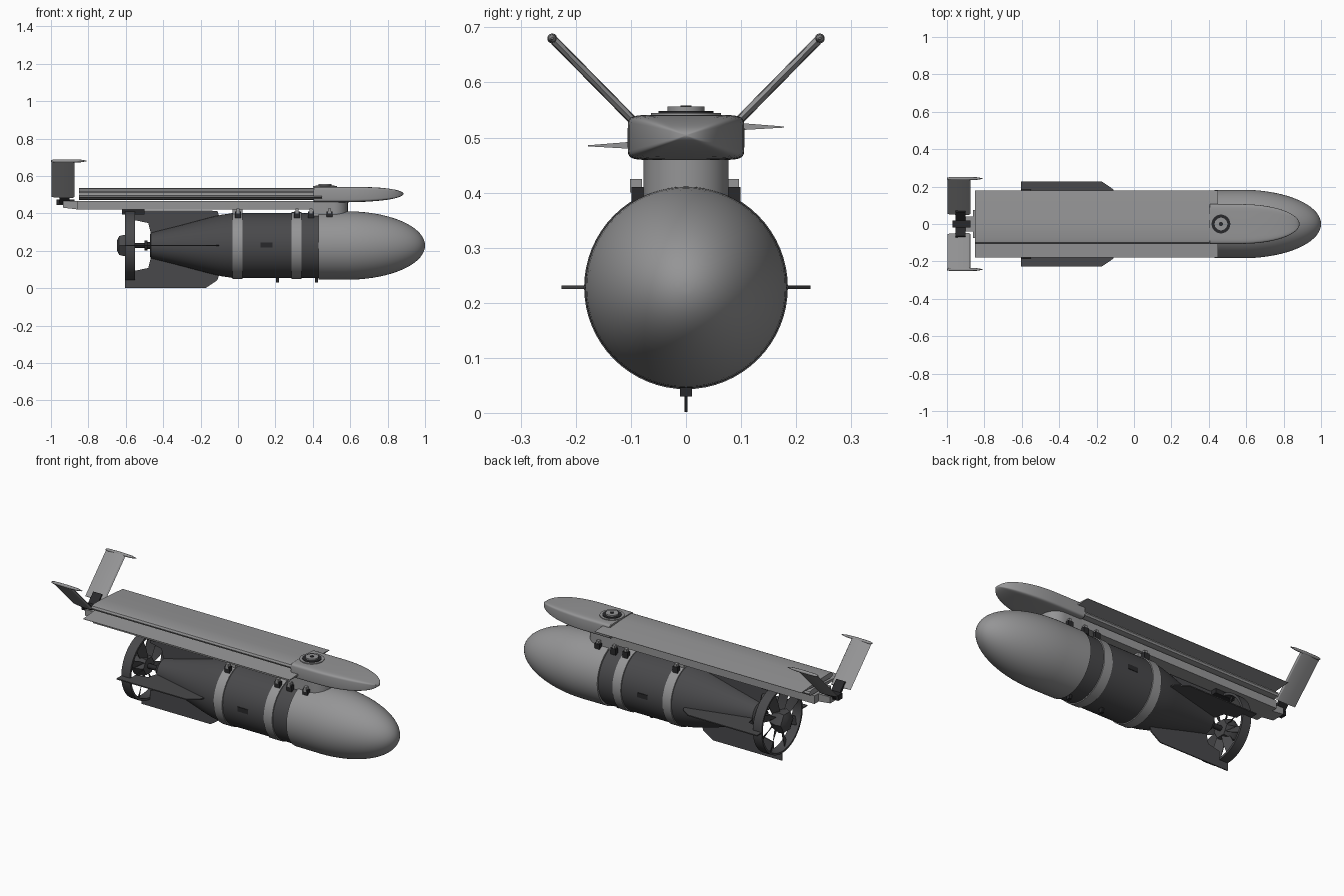
import bpy, bmesh
from math import sin, cos, pi, sqrt, radians, copysign
from mathutils import Vector, Matrix

if "Cube" in bpy.data.objects:
    bpy.data.objects.remove(bpy.data.objects["Cube"], do_unlink=True)


def material(name, *rgb):
    m = bpy.data.materials.new(name)
    m.use_nodes = True
    m.diffuse_color = (*rgb, 1)
    bsdf = next(n for n in m.node_tree.nodes if n.type == 'BSDF_PRINCIPLED')
    bsdf.inputs["Base Color"].default_value = (*rgb, 1)
    bsdf.inputs["Roughness"].default_value = 0.6
    return m


LIGHT = material("light grey", 0.30, 0.30, 0.305)
DARK = material("dark grey", 0.066, 0.066, 0.07)
BLACK = material("fitting black", 0.022, 0.022, 0.024)
AXIS_Z = 0.228
parts = []


def finish(name, bm, mats):
    bmesh.ops.recalc_face_normals(bm, faces=bm.faces)
    me = bpy.data.meshes.new(name)
    bm.to_mesh(me)
    bm.free()
    for m in mats:
        me.materials.append(m)
    ob = bpy.data.objects.new(name, me)
    bpy.context.collection.objects.link(ob)
    parts.append(ob)
    return ob


def loft(name, rings, mat, caps=True, loop=False):
    """Skin a series of closed rings; loop joins the last to the first."""
    bm = bmesh.new()
    rows = [[bm.verts.new(p) for p in ring] for ring in rings]
    pairs = list(zip(rows, rows[1:])) + ([(rows[-1], rows[0])] if loop else [])
    for a, b in pairs:
        for i in range(len(a)):
            j = (i + 1) % len(a)
            bm.faces.new((a[i], a[j], b[j], b[i]))
    if caps and not loop:
        bm.faces.new(rows[0])
        bm.faces.new(rows[-1])
    return finish(name, bm, mat if isinstance(mat, list) else [mat])


def lathe(name, profile, mat, n=64, loop=False):
    """Turn (x, radius) points around the long axis of the body."""
    rings = [[(x, r * cos(2 * pi * i / n), AXIS_Z + r * sin(2 * pi * i / n))
              for i in range(n)] for x, r in profile]
    return loft(name, rings, mat, loop=loop)


def prism(name, pts, vec, mat):
    vec = Vector(vec)
    return loft(name, [pts, [Vector(p) + vec for p in pts]], mat)


def box(name, lo, hi, mat):
    pts = [(lo[0], lo[1], lo[2]), (hi[0], lo[1], lo[2]),
           (hi[0], hi[1], lo[2]), (lo[0], hi[1], lo[2])]
    return prism(name, pts, (0, 0, hi[2] - lo[2]), mat)


def disc(name, x, r, z0, z1, mat, n=40):
    pts = [(x + r * cos(2 * pi * i / n), r * sin(2 * pi * i / n), z0) for i in range(n)]
    return prism(name, pts, (0, 0, z1 - z0), mat)


# Main body: tail cone, dark midsection with light bands, rounded nose
bands = [(-0.03, 0.025), (0.285, 0.34)]
profile = [(-0.47, 0.06), (-0.465, 0.068), (-0.3, 0.11), (-0.15, 0.15), (-0.09, 0.164)]
for a, b in bands:
    profile += [(a, 0.173), (a + 0.001, 0.178), (b - 0.001, 0.178), (b, 0.173)]
profile += [(0.43, 0.174), (0.431, 0.182), (0.58, 0.183)]
profile += [(0.58 + 0.42 * sin(t * pi / 36), 0.183 * cos(t * pi / 36)) for t in range(1, 18)]
profile += [(0.9995, 0.006)]
body = lathe("torpedo_body", profile, [DARK, LIGHT])
for f in body.data.polygons:
    x = f.center.x
    f.material_index = int(x > 0.4301 or any(a <= x <= b for a, b in bands))

# Shroud ring, shaft and propeller hub
lathe("tail_shroud", [(-0.605, 0.184), (-0.55, 0.185), (-0.55, 0.172), (-0.605, 0.174)],
      DARK, loop=True)
lathe("propeller_shaft", [(-0.605, 0.014), (-0.5, 0.014), (-0.5, 0.028), (-0.485, 0.028),
                          (-0.485, 0.018), (-0.46, 0.018)], BLACK, 20)
lathe("propeller_hub", [(-0.647, 0.03), (-0.635, 0.058), (-0.61, 0.066), (-0.56, 0.05)], DARK, 6)

# Propeller blades, twisted inside the shroud
for k in range(8):
    turn = Matrix.Rotation(k * pi / 4 + pi / 8, 3, 'X')
    rings = []
    for r, half, pitch in [(0.04, 0.02, 0.9), (0.1, 0.026, 0.6), (0.173, 0.024, 0.4)]:
        c, s = half * cos(pitch), half * sin(pitch)
        ring = [(-0.58 - s, -c, r), (-0.577 - s, -c, r), (-0.577 + s, c, r), (-0.58 + s, c, r)]
        rings.append([turn @ Vector(p) + Vector((0, 0, AXIS_Z)) for p in ring])
    loft(f"propeller_blade_{k + 1}", rings, DARK)

# Four tail fins; the upper one is trimmed below the beam
for k, name in enumerate(["upper", "right", "lower", "left"]):
    tip = 0.187 if name == "upper" else 0.226
    outline = [(-0.605, 0.178), (-0.605, tip), (-0.17, tip), (-0.11, min(tip, 0.185)),
               (-0.1, 0.155), (-0.3, 0.1), (-0.465, 0.06), (-0.48, 0.12), (-0.55, 0.135),
               (-0.55, 0.178)]
    turn = Matrix.Rotation(k * pi / 2, 3, 'X')
    prism(f"{name}_tail_fin",
          [turn @ Vector((x, -0.003, r)) + Vector((0, 0, AXIS_Z)) for x, r in outline],
          turn @ Vector((0, 0.006, 0)), DARK)

# Carrier beam with rounded front, and its narrow tail end
arc = [(0.51 + 0.077 * cos(t * pi / 16), 0.077 * sin(t * pi / 16)) for t in range(-8, 9)]
prism("carrier_beam", [(x, y, 0.42) for x, y in arc + [(-0.86, 0.075), (-0.86, -0.075)]],
      (0, 0, 0.046), LIGHT)
prism("beam_front_saddle", [(x, y, 0.385) for x, y in arc + [(0.4, 0.077), (0.4, -0.077)]],
      (0, 0, 0.078), LIGHT)
prism("beam_tail", [(-0.935, -0.04, 0.43), (-0.935, -0.04, 0.465), (-0.85, -0.04, 0.465),
                    (-0.85, -0.04, 0.42)], (0, 0.08, 0), LIGHT)
box("tail_mount", (-0.62, -0.035, 0.395), (-0.5, 0.035, 0.421), BLACK)
box("middle_hanger", (-0.03, -0.06, 0.385), (0.025, 0.06, 0.421), LIGHT)

# Folded wings stacked over the beam, trailing edges to opposite sides
section = [(-0.105, 0), (-0.1, 0.011), (-0.08, 0.016), (0.0, 0.014), (0.09, 0.008),
           (0.178, 0.001), (0.178, -0.001), (0.09, -0.006), (0.0, -0.012),
           (-0.08, -0.014), (-0.1, -0.01)]
for name, side, z in [("upper", 1, 0.519), ("lower", -1, 0.485)]:
    prism(f"{name}_folded_wing", [(-0.85, side * y, z + h) for y, h in section],
          (1.3, 0, 0), LIGHT)

# Nose fairing: boxy section closing to a rounded tip
rings = []
for t in [-0.55, -0.54, 0] + [sin(i * pi / 28) for i in range(1, 14)] + [0.9995]:
    u = max(t, 0)
    w, h = 0.106 * sqrt(1 - u * u), 0.041 * sqrt(1 - u ** 2.4)
    if t == -0.55:
        w, h = 0.104, 0.039
    ring = []
    for i in range(40):
        c, s = cos(2 * pi * i / 40), sin(2 * pi * i / 40)
        ring.append((0.575 + 0.31 * t, w * copysign(abs(c) ** 0.25, c),
                     0.5 + 0.004 * u + h * copysign(abs(s) ** 0.25, s)))
    rings.append(ring)
loft("nose_fairing", rings, LIGHT)

# Wing pivot on top of the fairing
disc("pivot_plate", 0.465, 0.064, 0.538, 0.545, LIGHT)
disc("pivot_ring", 0.465, 0.05, 0.54, 0.548, BLACK)
disc("pivot_cap", 0.465, 0.034, 0.54, 0.556, LIGHT)
disc("pivot_bolt", 0.465, 0.012, 0.54, 0.558, BLACK, 6)

# V tail with slim tip bodies and root hinges
box("tail_hinge_block", (-0.97, -0.018, 0.445), (-0.875, 0.018, 0.475), BLACK)
for side, name in [(1, "left"), (-1, "right")]:
    span = Vector((0, 0.19 * side, 0.193))
    normal = Vector((0, -side, 1)).normalized()
    root = Vector((0, 0.053 * side, 0.487))
    foil = [(-0.998, 0), (-0.95, 0.006), (-0.9, 0.008), (-0.882, 0.006), (-0.875, 0),
            (-0.882, -0.006), (-0.9, -0.008), (-0.95, -0.006)]
    prism(f"{name}_v_tail", [root + Vector((x, 0, 0)) + normal * h for x, h in foil], span, LIGHT)
    tip = root + span
    rings = []
    for x, r in [(-1.0, 0.004), (-0.985, 0.008), (-0.9, 0.009), (-0.84, 0.007), (-0.81, 0.002)]:
        rings.append([tip + Vector((x, r * cos(i * pi / 6), r * sin(i * pi / 6)))
                      for i in range(12)])
    loft(f"{name}_tail_tip", rings, LIGHT)
    prism(f"{name}_tail_hinge", [Vector((x, 0.01 * side, 0.455)) + normal * h for x, h in
          [(-0.955, -0.008), (-0.955, 0.008), (-0.9, 0.008), (-0.9, -0.008)]],
          (0, 0.06 * side, 0.06), BLACK)

    # Clamps beside the beam and access panels on the flank
    for i, x in enumerate([0.0, 0.315, 0.39, 0.49]):
        y = 0.088 * side
        box(f"{name}_clamp_{i + 1}", (x - 0.016, y - 0.011, 0.375), (x + 0.016, y + 0.011, 0.41),
            BLACK)
        box(f"{name}_clamp_link_{i + 1}", (x - 0.008, y - 0.014, 0.4), (x + 0.008, y + 0.008, 0.425),
            LIGHT)
    box(f"{name}_access_panel", (0.12, 0.17 * side, 0.218), (0.185, 0.1755 * side, 0.244), BLACK)

# Belly lugs
for i, x in enumerate([0.21, 0.42]):
    box(f"belly_lug_{i + 1}", (x - 0.008, -0.011, 0.03), (x + 0.008, 0.011, 0.062), BLACK)

# Smooth curved surfaces while keeping edges sharp
bpy.ops.object.select_all(action='DESELECT')
for ob in parts:
    ob.select_set(True)
bpy.context.view_layer.objects.active = parts[0]
bpy.ops.object.shade_smooth_by_angle(angle=radians(32))
